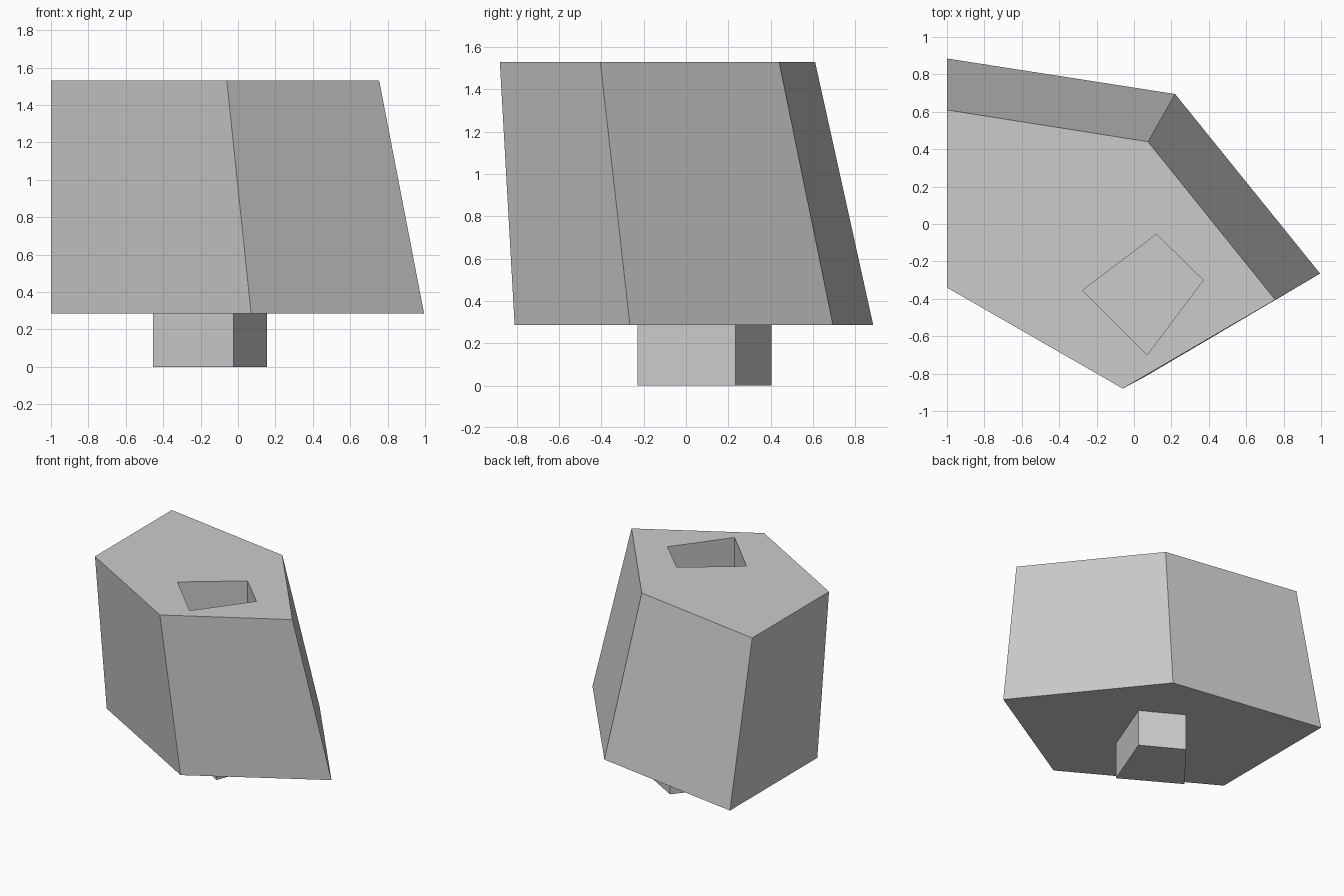
import bpy
import bmesh

cube = bpy.data.objects.get("Cube")
if cube:
    bpy.data.objects.remove(cube, do_unlink=True)

BASE_Z, TOP_Z = 0.285, 1.53
SOCKET_DEPTH = 0.29

# One plain grey for the whole block
grey = bpy.data.materials.new("light_grey")
grey.use_nodes = True
colour = (0.6, 0.6, 0.6, 1.0)
grey.diffuse_color = colour
grey.node_tree.nodes["Principled BSDF"].inputs["Base Color"].default_value = colour


def loft(name, lower, z0, upper, z1):
    """Solid between two outlines with the same number of corners."""
    bm = bmesh.new()
    low = [bm.verts.new((x, y, z0)) for x, y in lower]
    high = [bm.verts.new((x, y, z1)) for x, y in upper]
    bm.faces.new(low)
    bm.faces.new(high)
    for i in range(len(low)):
        j = (i + 1) % len(low)
        bm.faces.new((low[i], low[j], high[j], high[i]))
    bmesh.ops.recalc_face_normals(bm, faces=bm.faces)
    mesh = bpy.data.meshes.new(name)
    bm.to_mesh(mesh)
    bm.free()
    mesh.materials.append(grey)
    obj = bpy.data.objects.new(name, mesh)
    bpy.context.collection.objects.link(obj)
    return obj


def combine(target, tool, operation):
    """Apply a boolean and discard the tool object."""
    mod = target.modifiers.new(operation.lower(), "BOOLEAN")
    mod.operation = operation
    mod.solver = "EXACT"
    mod.object = tool
    tool.hide_render = True
    bpy.context.view_layer.objects.active = target
    bpy.ops.object.modifier_apply(modifier=mod.name)
    bpy.data.objects.remove(tool, do_unlink=True)


# Leaning five-sided block
bottom = [(-1, 0.885), (-1, -0.195), (0.07, -0.81), (0.995, -0.265), (0.22, 0.695)]
top = [(-1, 0.61), (-1, -0.34), (-0.06, -0.88), (0.755, -0.405), (0.075, 0.44)]
block = loft("block", bottom, BASE_Z, top, TOP_Z)

# Four-sided peg under the block
peg_outline = [(0.155, 0.235), (-0.145, 0.405), (-0.455, 0.02), (-0.025, -0.23)]
peg = loft("peg", peg_outline, 0, peg_outline, BASE_Z + 0.05)
combine(block, peg, "UNION")

# Matching socket sunk into the top
socket_outline = [(-0.275, -0.355), (0.07, -0.7), (0.37, -0.3), (0.12, -0.055)]
socket = loft("socket_cutter", socket_outline, TOP_Z - SOCKET_DEPTH,
              socket_outline, TOP_Z + 0.1)
combine(block, socket, "DIFFERENCE")
block.name = "block_with_peg_and_socket"
